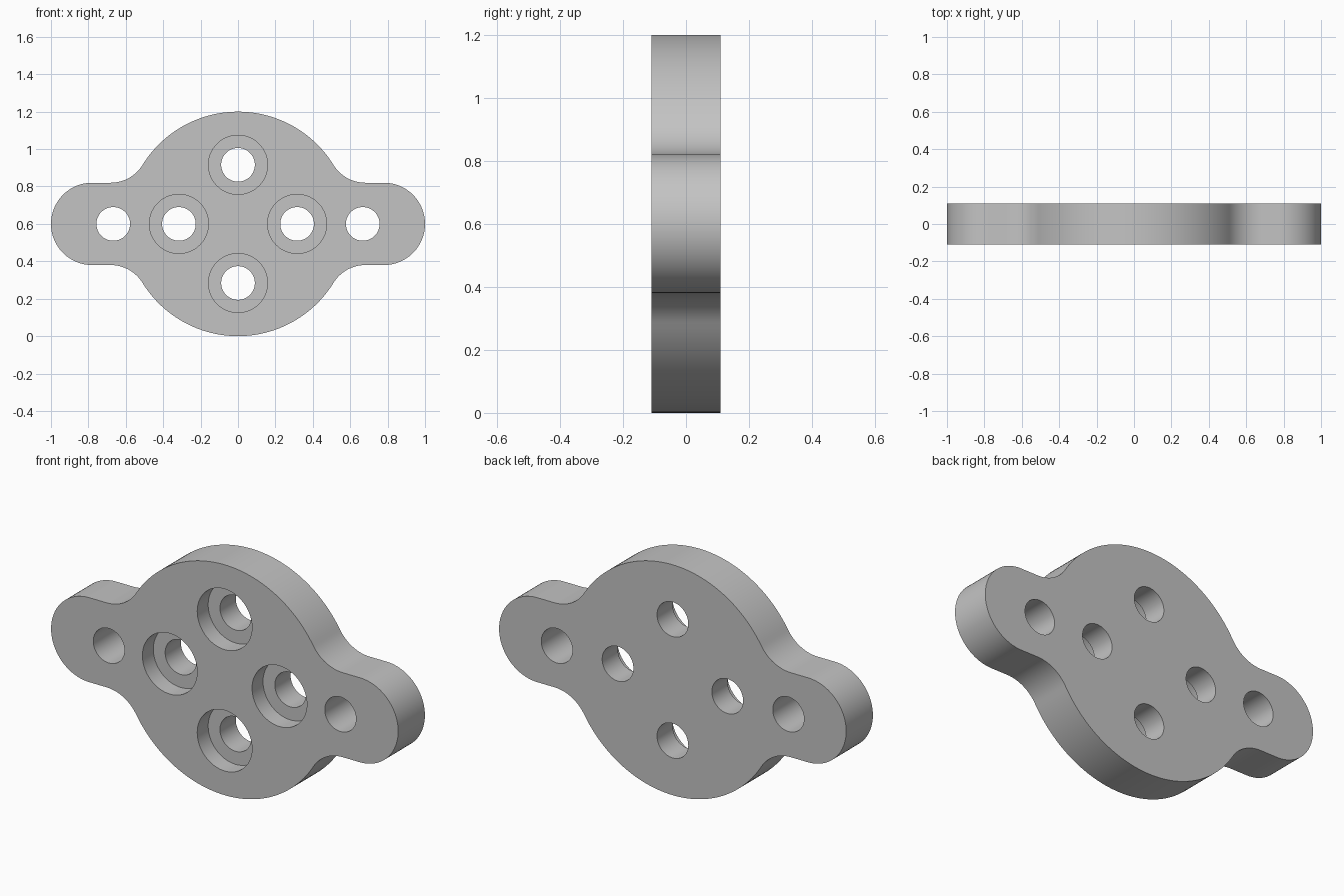
import bpy, bmesh
from math import sin, cos, pi, radians, sqrt, atan2
from mathutils import Vector

if "Cube" in bpy.data.objects:
    bpy.data.objects.remove(bpy.data.objects["Cube"])

HALF = 0.11                  # half thickness
MID = 0.6                    # height of the centre, also disc radius
EAR, FILLET = 0.22, 0.2      # ear radius and blend radius
EAR_X = 1 - EAR
HOLE, BORE, BORE_DEPTH = 0.09, 0.158, 0.09

grey = bpy.data.materials.new("grey")
grey.use_nodes = True
colour = (0.55, 0.55, 0.55, 1)
grey.diffuse_color = colour
grey.node_tree.nodes["Principled BSDF"].inputs["Base Color"].default_value = colour


def arc(cx, cz, r, a, b, n):
    return [(cx + r * cos(a + (b - a) * i / n), cz + r * sin(a + (b - a) * i / n))
            for i in range(n + 1)]


def cutter(x, z, r, y0, y1):
    bpy.ops.mesh.primitive_cylinder_add(
        vertices=64, radius=r, depth=y1 - y0,
        location=(x, (y0 + y1) / 2, z), rotation=(pi / 2, 0, 0))
    ob = bpy.context.object
    ob.name = "hole_cutter"
    ob.hide_render = True
    return ob


# Outline: quarter profile from ear tip to top of disc, then mirrored
fz = EAR + FILLET
fx = sqrt((MID + FILLET) ** 2 - fz ** 2)
join = atan2(fz, fx)
quarter = (arc(EAR_X, 0, EAR, 0, pi / 2, 20)
           + arc(fx, fz, FILLET, -pi / 2, join - pi, 16)
           + arc(0, 0, MID, join, pi / 2, 28)[1:])
half = quarter + [(-x, z) for x, z in reversed(quarter[:-1])]
outline = half + [(x, -z) for x, z in reversed(half[1:-1])]

# Flange plate
bm = bmesh.new()
face = bm.faces.new([bm.verts.new((x, -HALF, z + MID)) for x, z in outline])
side = bmesh.ops.extrude_face_region(bm, geom=[face])
moved = [v for v in side["geom"] if isinstance(v, bmesh.types.BMVert)]
bmesh.ops.translate(bm, verts=moved, vec=Vector((0, 2 * HALF, 0)))
bmesh.ops.recalc_face_normals(bm, faces=bm.faces)
mesh = bpy.data.meshes.new("flange_plate")
bm.to_mesh(mesh)
bm.free()
plate = bpy.data.objects.new("flange_plate", mesh)
bpy.context.collection.objects.link(plate)
mesh.materials.append(grey)

# Through holes, with counterbores in the front of the central four
central = [(0.316, 0), (-0.316, 0), (0, 0.316), (0, -0.316)]
cutters = [cutter(x, MID + z, HOLE, -0.2, 0.2)
           for x, z in central + [(0.667, 0), (-0.667, 0)]]
cutters += [cutter(x, MID + z, BORE, -0.2, BORE_DEPTH - HALF) for x, z in central]

bpy.ops.object.select_all(action="DESELECT")
plate.select_set(True)
bpy.context.view_layer.objects.active = plate
for c in cutters:
    mod = plate.modifiers.new("hole", "BOOLEAN")
    mod.operation = "DIFFERENCE"
    mod.solver = "EXACT"
    mod.object = c
    bpy.ops.object.modifier_apply(modifier=mod.name)
    bpy.data.objects.remove(c)

bpy.ops.object.shade_smooth_by_angle(angle=radians(30))
